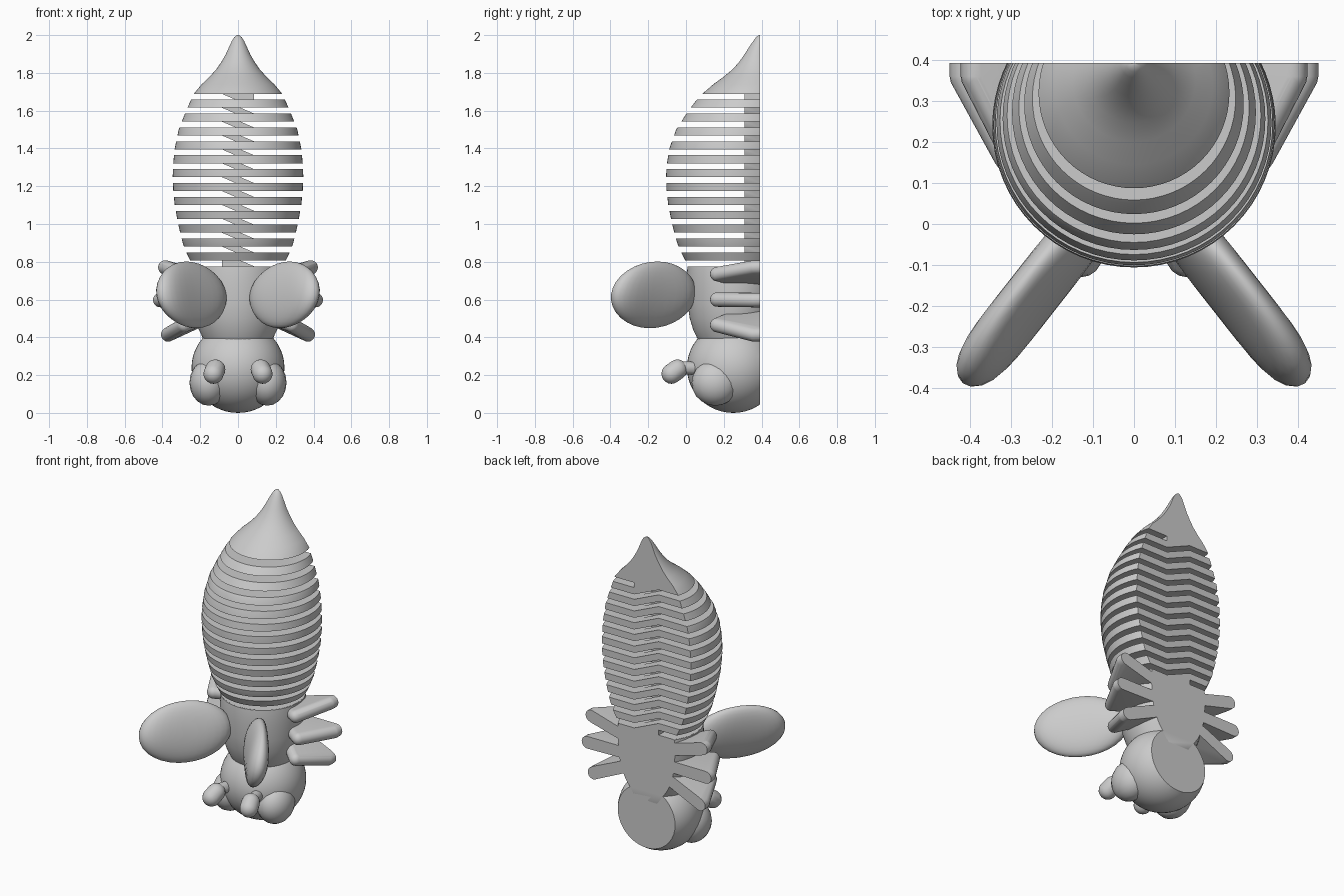
import bpy, bmesh
from math import sin, cos, pi, radians
from mathutils import Vector, Matrix

if "Cube" in bpy.data.objects:
    bpy.data.objects.remove(bpy.data.objects["Cube"])

BACK = 0.393         # flat back plane
PITCH, GAP, Z0 = 0.0735, 0.031, 0.776   # coil slots


def add(bm, name, crop=True):
    """Crop at the back plane, cap, and turn the bmesh into an object."""
    if crop:
        geom = bm.verts[:] + bm.edges[:] + bm.faces[:]
        bmesh.ops.bisect_plane(bm, geom=geom, dist=1e-5, plane_co=(0, BACK, 0),
                               plane_no=(0, 1, 0), clear_outer=True)
        rim = [e for e in bm.edges if e.is_boundary]
        if rim:
            bmesh.ops.holes_fill(bm, edges=rim, sides=0)
    bmesh.ops.recalc_face_normals(bm, faces=bm.faces[:])
    me = bpy.data.meshes.new(name)
    bm.to_mesh(me)
    bm.free()
    ob = bpy.data.objects.new(name, me)
    bpy.context.collection.objects.link(ob)
    return ob


def smooth(ob):
    bpy.ops.object.select_all(action='DESELECT')
    ob.select_set(True)
    bpy.context.view_layer.objects.active = ob
    bpy.ops.object.shade_smooth_by_angle(angle=radians(35))


def loft(name, rings, n=64):
    """Stack of circles given as (z, radius, axis y)."""
    bm = bmesh.new()
    loops = [[bm.verts.new((r * cos(2 * pi * i / n), y + r * sin(2 * pi * i / n), z))
              for i in range(n)] for z, r, y in rings]
    for a, b in zip(loops, loops[1:]):
        for i in range(n):
            bm.faces.new((a[i], a[(i + 1) % n], b[(i + 1) % n], b[i]))
    bm.faces.new(loops[0])
    bm.faces.new(loops[-1])
    return add(bm, name)


def ball(name, loc, size, rot=None, crop=True, seg=32, paddle=False):
    """Ellipsoid; a paddle keeps its thickness out towards the ends."""
    bm = bmesh.new()
    bmesh.ops.create_uvsphere(bm, u_segments=seg, v_segments=seg // 2, radius=1)
    if paddle:
        for v in bm.verts:
            v.co.y *= (1 + v.co.x ** 2) ** 0.8
    bm.transform(Matrix.Translation(loc) @ (rot or Matrix()) @ Matrix.Diagonal((*size, 1)))
    ob = add(bm, name, crop)
    smooth(ob)
    return ob


def hull(name, balls):
    """Convex skin around a few spheres (x, y, z, radius)."""
    pts = bmesh.new()
    for x, y, z, r in balls:
        bmesh.ops.create_uvsphere(pts, u_segments=16, v_segments=10, radius=r,
                                  matrix=Matrix.Translation((x, y, z)))
    bm = bmesh.new()
    for v in pts.verts:
        bm.verts.new(v.co)
    pts.free()
    bmesh.ops.convex_hull(bm, input=bm.verts[:])
    bmesh.ops.delete(bm, geom=[v for v in bm.verts if not v.link_faces], context='VERTS')
    ob = add(bm, name)
    smooth(ob)
    return ob


def prisms(name, polys, y0, y1):
    """Cutter: polygons in xz extruded along y."""
    bm = bmesh.new()
    for p in polys:
        a = [bm.verts.new((x, y0, z)) for x, z in p]
        b = [bm.verts.new((x, y1, z)) for x, z in p]
        bm.faces.new(a)
        bm.faces.new(b[::-1])
        for i in range(len(p)):
            j = (i + 1) % len(p)
            bm.faces.new((a[i], b[i], b[j], a[j]))
    ob = add(bm, name, crop=False)
    ob.hide_render = True
    return ob


# Abdomen: pointed body leaning onto the flat back
abdomen = loft("abdomen", [
    (0.70, .20, .25), (0.80, .25, .25), (0.85, .274, .248), (0.9, .293, .246), (1.0, .317, .243),
    (1.1, .335, .241), (1.18, .343, .24), (1.25, .346, .24), (1.32, .343, .242), (1.4, .335, .247),
    (1.5, .314, .262), (1.6, .275, .287), (1.65, .252, .303), (1.693, .231, .322),
    (1.74, .192, .337), (1.78, .150, .35), (1.82, .114, .362), (1.86, .087, .37),
    (1.9, .064, .375), (1.94, .046, .382), (1.97, .032, .389), (1.99, .019, .391), (2.0, .005, .392)])

# Slots: straight in front, stepping one pitch across the spine at the back
zs = [Z0 + i * PITCH for i in range(13)]
front = [[(-.6, z), (.6, z), (.6, z + GAP), (-.6, z + GAP)] for z in zs]
back, S = [], 0.085
for i in range(-1, 13):
    low = []
    if i < 12:
        low += [(-.6, zs[i + 1]), (-S, zs[i + 1])]
    if i >= 0:
        low += [(S, zs[i]), (.6, zs[i])]
    back.append(low + [(x, z + GAP) for x, z in reversed(low)])
cutters = [prisms("front_slots", front, -.6, .31), prisms("back_slots", back, .309, .6)]
bpy.context.view_layer.objects.active = abdomen
for c in cutters:
    mod = abdomen.modifiers.new("slots", 'BOOLEAN')
    mod.operation, mod.solver, mod.object = 'DIFFERENCE', 'EXACT', c
    bpy.ops.object.modifier_apply(modifier=mod.name)
for c in cutters:
    bpy.data.objects.remove(c)
smooth(abdomen)

# Thorax and head
smooth(loft("thorax", [(.34, .16, .25), (.40, .188, .245), (.44, .207, .245), (.5, .227, .247),
                       (.58, .24, .248), (.68, .245, .25), (.74, .245, .25), (.775, .242, .25)]))
ball("head", (0, .25, .24), (.246, .245, .24), seg=48)

for s, side in ((1, "right"), (-1, "left")):
    # Eyes
    ball(f"eye_{side}", (s * .155, .155, .16), (.102, .125, .122), seg=20)

    # Antennae: short stalk and slanted knob
    hull(f"antenna_stalk_{side}", [(s * .10, .06, .235, .034), (s * .12, -.03, .24, .034)])
    hull(f"antenna_knob_{side}", [(s * .13, -.077, .207, .053), (s * .12, -.045, .23, .053)])

    # Wings: flattened paddles, upper edge tipped outward
    along = Vector((s * .62, -.79, 0)).normalized()
    up = Matrix.Rotation(radians(12 * s), 3, along) @ Vector((0, 0, 1))
    if up.x * s < 0:
        up = Matrix.Rotation(radians(-12 * s), 3, along) @ Vector((0, 0, 1))
    rot = Matrix((along, up.cross(along), up)).transposed().to_4x4()
    ball(f"wing_{side}", (s * .247, -.172, .625), (.276, .056, .18), rot, crop=False, paddle=True)

    # Legs: root, knee and foot, cut off by the back plane
    for part, rz, kx, kz, fx, fz in (("upper", .71, .285, .735, .385, .77),
                                     ("middle", .60, .305, .60, .412, .597),
                                     ("lower", .505, .285, .465, .37, .415)):
        hull(f"{part}_leg_{side}", [(s * .17, .26, rz, .036), (s * kx, .165, kz, .038),
                                    (s * fx, .36, fz, .038), (s * fx, .44, fz, .038),
                                    (s * .17, .44, rz, .036)])
